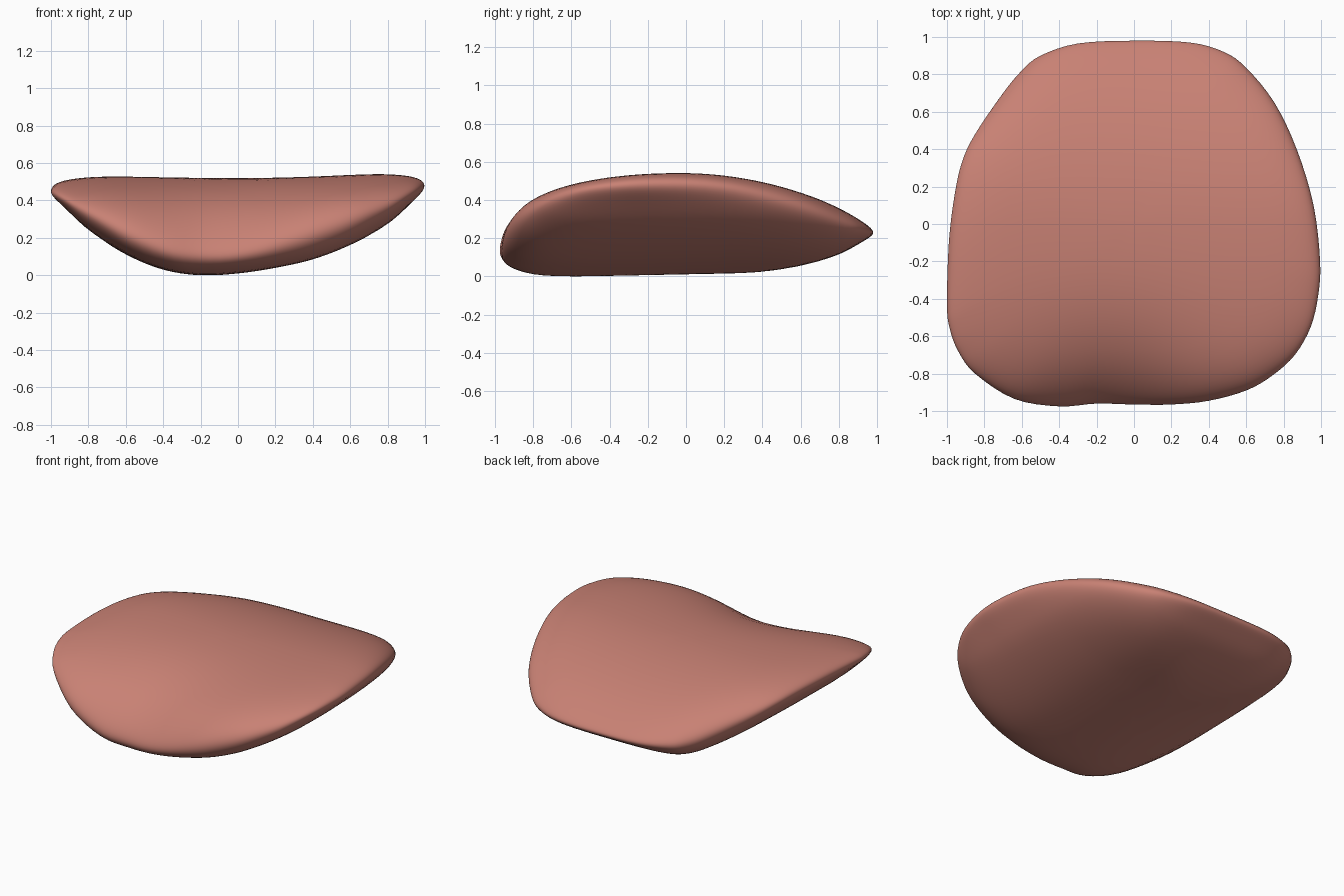
import bpy, bmesh, math

if "Cube" in bpy.data.objects:
    bpy.data.objects.remove(bpy.data.objects["Cube"])

# outline seen from above, clockwise from the back
OUTLINE = [(0, .98), (.3, .97), (.48, .92), (.6, .835), (.75, .65), (.87, .4), (.96, .1),
           (.995, -.2), (.985, -.38), (.945, -.55), (.86, -.7), (.74, -.81), (.6, -.89),
           (.4, -.945), (.2, -.965), (0, -.965), (-.2, -.96), (-.4, -.975), (-.64, -.935),
           (-.85, -.8), (-.94, -.68), (-.985, -.56), (-1, -.43), (-.99, -.1), (-.96, .15),
           (-.92, .33), (-.85, .48), (-.7, .7), (-.6, .82), (-.5, .9), (-.3, .965)]
# height of the underside across the width, x = -1 to 1
HULL = [.38, .235, .11, .03, .0, .01, .04, .085, .16, .265, .4]
# height of the underside towards the back, y = 0 to 1
KEEL = [.0, .0, .01, .04, .09, .16]


def catmull(a, b, c, d, t):
    return .5 * (2 * b + (c - a) * t + (2 * a - 5 * b + 4 * c - d) * t * t
                 + (3 * b - a - 3 * c + d) * t ** 3)


def sample(table, f):
    n = len(table) - 1
    f = min(max(f, 0), 1) * n
    i = min(int(f), n - 1)
    p = lambda k: table[min(max(k, 0), n)]
    return catmull(p(i - 1), p(i), p(i + 1), p(i + 2), f - i)


def top(x, y):
    dip = math.exp(-((x + .12) / .48) ** 2)      # hollow at the front middle
    drop = .24 * y * y if y > 0 else .13 * y * y - .21 * dip * y ** 3
    return .525 + (.05 if x > 0 else .025) * x * x - drop


def bottom(x, y):
    a = max(sample(HULL, (x + 1) / 2), 0)
    b = max(sample(KEEL, y), 0) if y > 0 else 0
    return (a ** 3 + b ** 3) ** (1 / 3) + .02 * max(0, min(1, y + .8)) * (1 - a / .46)


SUB, P = 4, 9
rim = []
n = len(OUTLINE)
for i in range(n):
    q = [OUTLINE[(i + k) % n] for k in (-1, 0, 1, 2)]
    for j in range(SUB):
        rim.append(tuple(catmull(*[v[k] for v in q], j / SUB) for k in (0, 1)))

# ring positions from centre to rim; the last ones round the edge over
u0 = math.asin(.7 ** (P / 2))
rings = [k / 10 for k in range(1, 7)]
rings += [math.sin(u0 + (math.pi / 2 - u0) * k / 12) ** (2 / P) for k in range(13)]

bm = bmesh.new()


def vert(x, y, s, side):
    t, b = top(x, y), bottom(x, y)
    h = max(t - b, .03) / 2 * math.sqrt(max(0, 1 - s ** P))
    return bm.verts.new((x, y, (t + b) / 2 + side * h))


m = len(rim)
edge = [vert(x, y, 1, 0) for x, y in rim]
for side in (1, -1):
    centre = vert(0, 0, 0, side)
    loops = [[vert(x * s, y * s, s, side) for x, y in rim] for s in rings[:-1]] + [edge]
    for i in range(m):
        k = (i + 1) % m
        bm.faces.new((centre, loops[0][i], loops[0][k]))
        for a, b in zip(loops, loops[1:]):
            bm.faces.new((a[i], b[i], b[k], a[k]))
bmesh.ops.recalc_face_normals(bm, faces=bm.faces)
low = min(v.co.z for v in bm.verts)
for v in bm.verts:
    v.co.z -= low
for f in bm.faces:
    f.smooth = True

# rounded body
mesh = bpy.data.meshes.new("body")
bm.to_mesh(mesh)
bm.free()
mat = bpy.data.materials.new("salmon")
mat.diffuse_color = (.58, .22, .175, 1)
mat.use_nodes = True
mat.node_tree.nodes["Principled BSDF"].inputs["Base Color"].default_value = mat.diffuse_color
mesh.materials.append(mat)
body = bpy.data.objects.new("body", mesh)
bpy.context.collection.objects.link(body)
